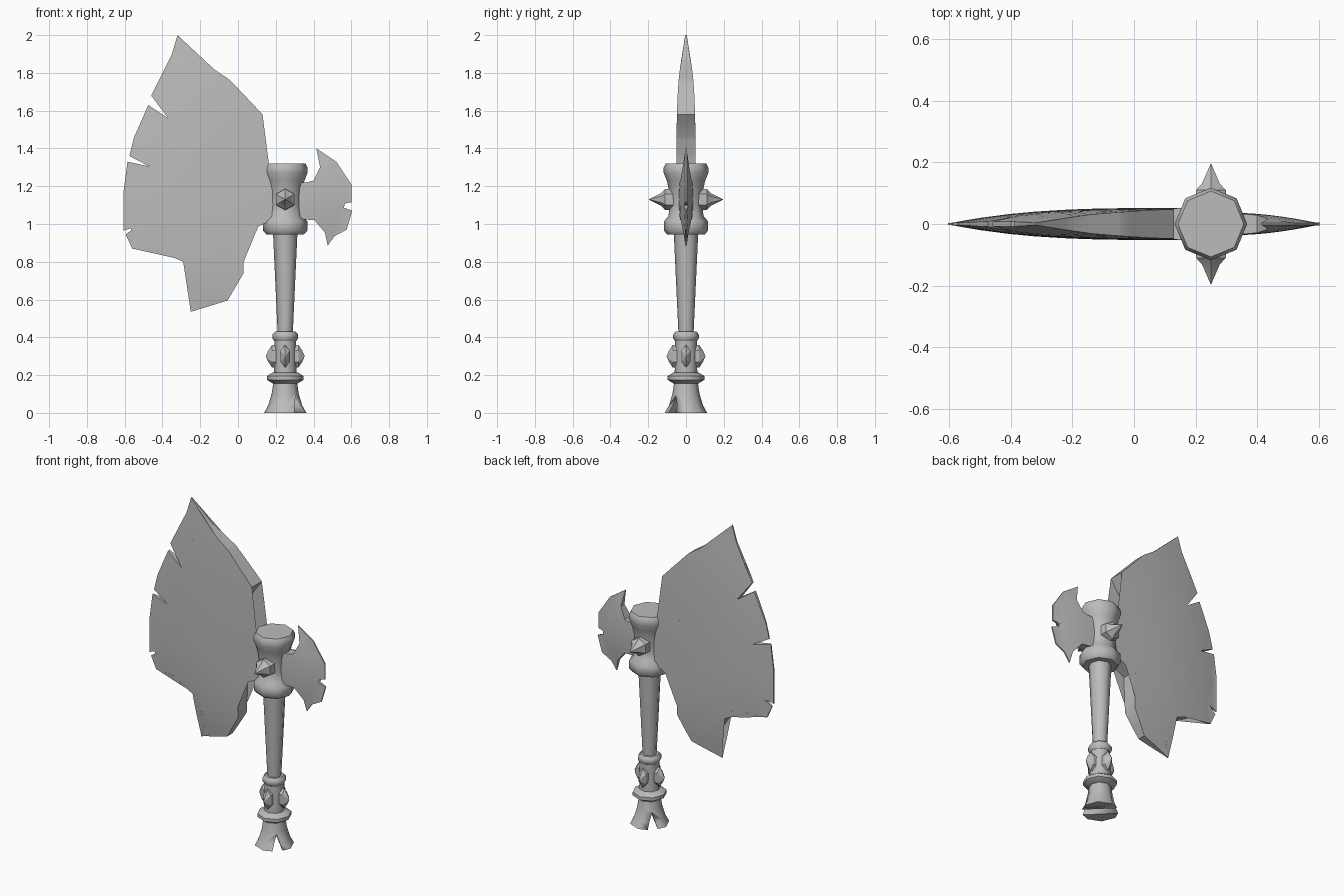
import bpy, bmesh
from math import radians, hypot, cos, sin, pi
from mathutils import Matrix, Vector

cube = bpy.data.objects.get("Cube")
if cube:
    bpy.data.objects.remove(cube, do_unlink=True)

# Single worn-metal colour
grey = bpy.data.materials.new("worn_grey")
grey.use_nodes = True
colour = (0.5, 0.5, 0.5, 1)
grey.diffuse_color = colour
grey.node_tree.nodes["Principled BSDF"].inputs["Base Color"].default_value = colour

AXIS_X = 0.25


def finish(bm, name, angle):
    """Turn a bmesh into a shaded, coloured object."""
    bmesh.ops.recalc_face_normals(bm, faces=bm.faces[:])
    mesh = bpy.data.meshes.new(name)
    bm.to_mesh(mesh)
    bm.free()
    obj = bpy.data.objects.new(name, mesh)
    bpy.context.collection.objects.link(obj)
    mesh.materials.append(grey)
    bpy.ops.object.select_all(action='DESELECT')
    obj.select_set(True)
    bpy.context.view_layer.objects.active = obj
    bpy.ops.object.shade_smooth_by_angle(angle=radians(angle))
    return obj


def turned(name, profile, sides=8, matrix=None, angle=50):
    """Closed solid from (radius, height) rings around local z."""
    bm = bmesh.new()
    rings = []
    for r, h in profile:
        if r == 0:
            rings.append([bm.verts.new((0, 0, h))])
        else:
            turns = [2 * pi * i / sides for i in range(sides)]
            rings.append([bm.verts.new((r * cos(a), r * sin(a), h)) for a in turns])
    for low, high in zip(rings, rings[1:]):
        for i in range(sides):
            j = (i + 1) % sides
            if len(high) == 1:
                bm.faces.new((low[i], low[j], high[0]))
            else:
                bm.faces.new((low[i], low[j], high[j], high[i]))
    bm.faces.new(rings[0])
    if len(rings[-1]) > 1:
        bm.faces.new(rings[-1])
    bm.transform(matrix or Matrix.Translation((AXIS_X, 0, 0)))
    return finish(bm, name, angle)


def outward(height, degrees):
    """Frame on the shaft whose local z points sideways."""
    return (Matrix.Translation((AXIS_X, 0, height))
            @ Matrix.Rotation(radians(degrees), 4, 'Z')
            @ Matrix.Rotation(radians(90), 4, 'Y'))


def blade(name, outline, centre, reach, up, down, half, power, step):
    """Flat outline swollen in the middle and thinned towards an elliptical edge."""
    bm = bmesh.new()
    bm.faces.new([bm.verts.new((x, 0, z)) for x, z in outline])
    bmesh.ops.triangulate(bm, faces=bm.faces[:])
    for axis in (Vector((1, 0, 0)), Vector((0, 0, 1))):
        for i in range(-20, 21):
            bmesh.ops.bisect_plane(bm, geom=bm.verts[:] + bm.edges[:] + bm.faces[:],
                                   dist=1e-5, plane_no=axis,
                                   plane_co=Vector((centre[0], 0, centre[1])) + axis * i * step)
    front = bm.verts[:]
    made = bmesh.ops.extrude_face_region(bm, geom=bm.faces[:])["geom"]
    back = [v for v in made if isinstance(v, bmesh.types.BMVert)]
    for side, verts in ((-1, front), (1, back)):
        for v in verts:
            dx, dz = v.co.x - centre[0], v.co.z - centre[1]
            r = hypot(dx / reach, dz / (up if dz > 0 else down))
            v.co.y = side * max(0.004, half * (1 - r ** power))
    return finish(bm, name, 35)


# Great blade with a chipped cutting edge
blade("great_blade", [
    (.2, 1.23), (.125, 1.225), (0, 1.285), (.01, 1.355), (.045, 1.46), (.13, 1.58),
    (-.04, 1.76), (-.2, 1.87), (-.32, 2), (-.35, 1.9), (-.39, 1.82), (-.29, 1.75),
    (-.4, 1.78), (-.46, 1.68), (-.37, 1.56), (-.475, 1.63), (-.55, 1.46), (-.575, 1.36),
    (-.47, 1.305), (-.585, 1.33), (-.605, 1.18), (-.605, .965), (-.53, .99),
    (-.595, .945), (-.56, .87), (-.425, .87), (-.36, .835), (-.335, .86), (-.335, .82),
    (-.29, .8), (-.235, .71), (-.22, .605), (-.25, .535), (-.055, .595), (.03, .74),
    (.03, .975), (.125, 1.03), (.2, 1.03)],
    (.13, 1.1), .74, 1.13, .66, .052, 3, .09)

# Small rear blade
blade("rear_blade", [
    (.28, 1.22), (.36, 1.22), (.4, 1.23), (.435, 1.3), (.415, 1.4), (.52, 1.33),
    (.6, 1.21), (.6, 1.115), (.525, 1.1), (.605, 1.07), (.575, .97), (.51, .935),
    (.475, .885), (.46, .955), (.405, 1.02), (.36, 1.03), (.28, 1.03)],
    (.28, 1.13), .33, .3, .3, .038, 2, .06)

# Head block with flared collars
turned("head", [(.1, .945), (.117, .965), (.117, 1.015), (.093, 1.04), (.087, 1.1),
                (.09, 1.18), (.102, 1.23), (.118, 1.27), (.118, 1.3), (.107, 1.32)])

# Tapered shaft, grip and rings
turned("shaft", [(.04, .42), (.065, .96)])
turned("grip", [(.06, .15), (.06, .2), (.057, .39)])
turned("upper_ring", [(.058, .38), (.068, .395), (.068, .415), (.055, .43)])
turned("lower_ring", [(.065, .155), (.097, .175), (.097, .195), (.065, .215)])

# Flared foot, split by a wedge along one diagonal
foot = turned("foot", [(.112, 0), (.09, .04), (.072, .1), (.062, .165)])
bm = bmesh.new()
ends = []
for y in (-.3, .3):
    ends.append([bm.verts.new(p) for p in ((-.035, y, -.02), (.035, y, -.02), (0, y, .09))])
    bm.faces.new(ends[-1])
for i in range(3):
    j = (i + 1) % 3
    bm.faces.new((ends[0][i], ends[0][j], ends[1][j], ends[1][i]))
bm.transform(Matrix.Translation((AXIS_X, 0, 0)) @ Matrix.Rotation(radians(45), 4, 'Z'))
cutter = finish(bm, "foot_cutter", 30)
cutter.hide_render = True
split = foot.modifiers.new("split", 'BOOLEAN')
split.operation = 'DIFFERENCE'
split.solver = 'EXACT'
split.object = cutter
bpy.context.view_layer.objects.active = foot
bpy.ops.object.modifier_apply(modifier=split.name)
bpy.data.objects.remove(cutter, do_unlink=True)

# Four tall faceted studs around the grip
for side, degrees in (("left", 0), ("back", 90), ("right", 180), ("front", 270)):
    squash = Matrix.Diagonal((1, .47, 1, 1))
    turned("grip_stud_" + side, [(.06, .04), (.06, .07), (.03, .09), (0, .103)],
           6, outward(.3, degrees) @ squash, 20)

# Spikes on the front and back of the head
for side, degrees in (("front", 270), ("back", 90)):
    turned("head_spike_" + side, [(.058, .06), (.056, .11), (.033, .132), (0, .198)],
           6, outward(1.13, degrees), 30)
